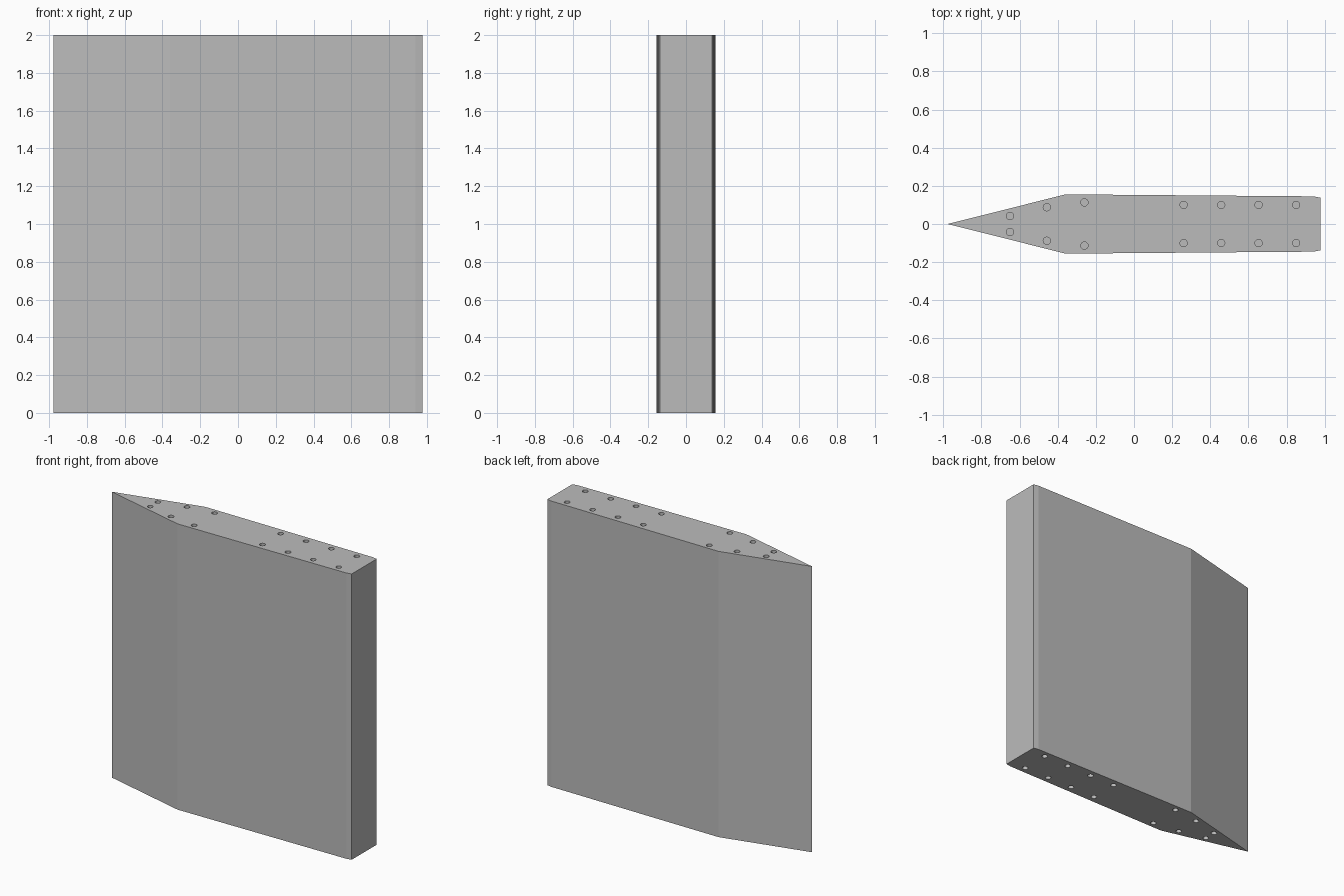
import bpy
import bmesh
from mathutils import Matrix

cube = bpy.data.objects.get("Cube")
if cube:
    bpy.data.objects.remove(cube, do_unlink=True)

HEIGHT = 2.0
PIT_RADIUS = 0.019
PIT_DEPTH = 0.1

# Single grey material
grey = bpy.data.materials.new("plain_grey")
grey.use_nodes = True
colour = (0.5, 0.5, 0.5, 1)
grey.diffuse_color = colour
grey.node_tree.nodes["Principled BSDF"].inputs["Base Color"].default_value = colour


def add_object(name, bm):
    bmesh.ops.recalc_face_normals(bm, faces=bm.faces)
    mesh = bpy.data.meshes.new(name)
    bm.to_mesh(mesh)
    bm.free()
    mesh.materials.append(grey)
    obj = bpy.data.objects.new(name, mesh)
    bpy.context.collection.objects.link(obj)
    return obj


# Slab: half profile from the pointed edge to the blunt end, mirrored in y
half = [(-0.36, 0.155), (-0.06, 0.153), (0.55, 0.148), (0.94, 0.145), (0.977, 0.138)]
outline = [(-0.977, 0)] + [(x, -y) for x, y in half] + half[::-1]
bm = bmesh.new()
base = bm.faces.new([bm.verts.new((x, y, 0)) for x, y in outline])
top = bmesh.ops.extrude_face_region(bm, geom=[base])["geom"]
bmesh.ops.translate(bm, vec=(0, 0, HEIGHT),
                    verts=[v for v in top if isinstance(v, bmesh.types.BMVert)])
slab = add_object("tapered_slab", bm)

# Paired round pits in both ends of the slab
pits = [(-0.65, 0.042), (-0.457, 0.088), (-0.26, 0.113)]
pits += [(x, 0.1) for x in (0.26, 0.457, 0.653, 0.85)]
bm = bmesh.new()
for x, y in pits:
    for side in (-1, 1):
        for z in (0, HEIGHT):
            bmesh.ops.create_cone(bm, cap_ends=True, segments=24, radius1=PIT_RADIUS,
                                  radius2=PIT_RADIUS, depth=2 * PIT_DEPTH,
                                  matrix=Matrix.Translation((x, side * y, z)))
cutter = add_object("pit_cutter", bm)
cutter.hide_render = True

# Cut the pits, then drop the helper
cut = slab.modifiers.new("pits", "BOOLEAN")
cut.operation = "DIFFERENCE"
cut.solver = "EXACT"
cut.object = cutter
bpy.context.view_layer.objects.active = slab
slab.select_set(True)
bpy.ops.object.modifier_apply(modifier=cut.name)
bpy.data.objects.remove(cutter, do_unlink=True)
bpy.ops.object.shade_smooth_by_angle(angle=0.14)
